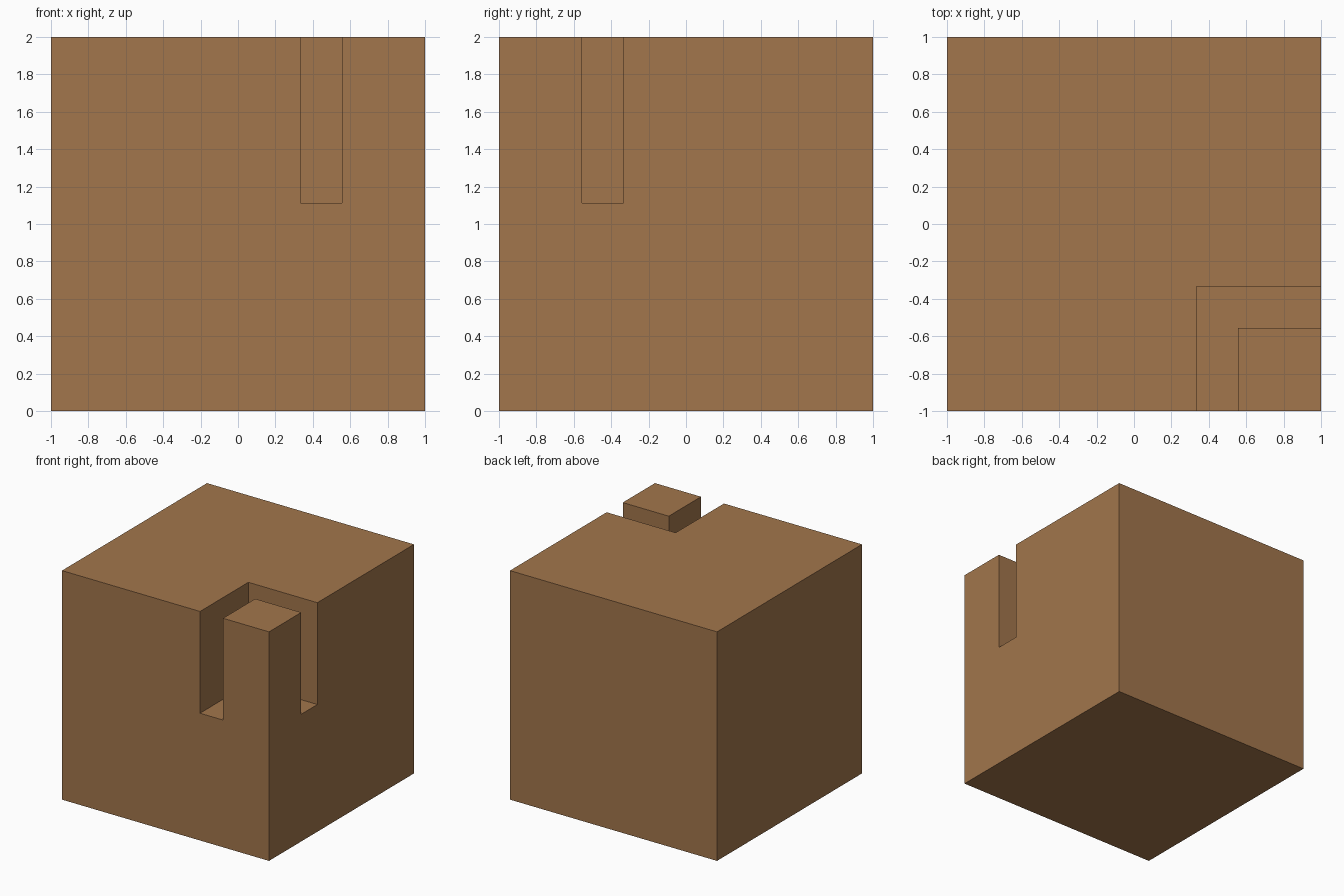
import bpy
import bmesh

if "Cube" in bpy.data.objects:
    bpy.data.objects.remove(bpy.data.objects["Cube"])

A, B, FLOOR = 1 / 3, 5 / 9, 10 / 9   # slot inner edge, outer edge, floor height


def prism(name, profile, z0, z1):
    """Extrude a flat xy outline from z0 to z1."""
    bm = bmesh.new()
    face = bm.faces.new([bm.verts.new((x, y, z0)) for x, y in profile])
    top = bmesh.ops.extrude_face_region(bm, geom=[face])["geom"]
    verts = [v for v in top if isinstance(v, bmesh.types.BMVert)]
    bmesh.ops.translate(bm, verts=verts, vec=(0, 0, z1 - z0))
    bmesh.ops.recalc_face_normals(bm, faces=bm.faces)
    mesh = bpy.data.meshes.new(name)
    bm.to_mesh(mesh)
    bm.free()
    obj = bpy.data.objects.new(name, mesh)
    bpy.context.collection.objects.link(obj)
    return obj


# Main cube
block = prism("block", [(-1, -1), (1, -1), (1, 1), (-1, 1)], 0, 2)
wood = bpy.data.materials.new("brown")
wood.diffuse_color = (0.36, 0.18, 0.072, 1)
wood.use_nodes = True
wood.node_tree.nodes["Principled BSDF"].inputs["Base Color"].default_value = wood.diffuse_color
block.data.materials.append(wood)

# L-shaped slot that leaves a square post standing in the front right corner
slot = prism("slot_cutter", [(A, -1.2), (B, -1.2), (B, -B), (1.2, -B), (1.2, -A), (A, -A)], FLOOR, 2.2)
slot.data.materials.append(wood)
slot.hide_render = True
slot.hide_set(True)

cut = block.modifiers.new("slot", "BOOLEAN")
cut.operation = "DIFFERENCE"
cut.solver = "EXACT"
cut.object = slot
bpy.context.view_layer.objects.active = block
bpy.ops.object.modifier_apply(modifier=cut.name)
bpy.data.objects.remove(slot)
